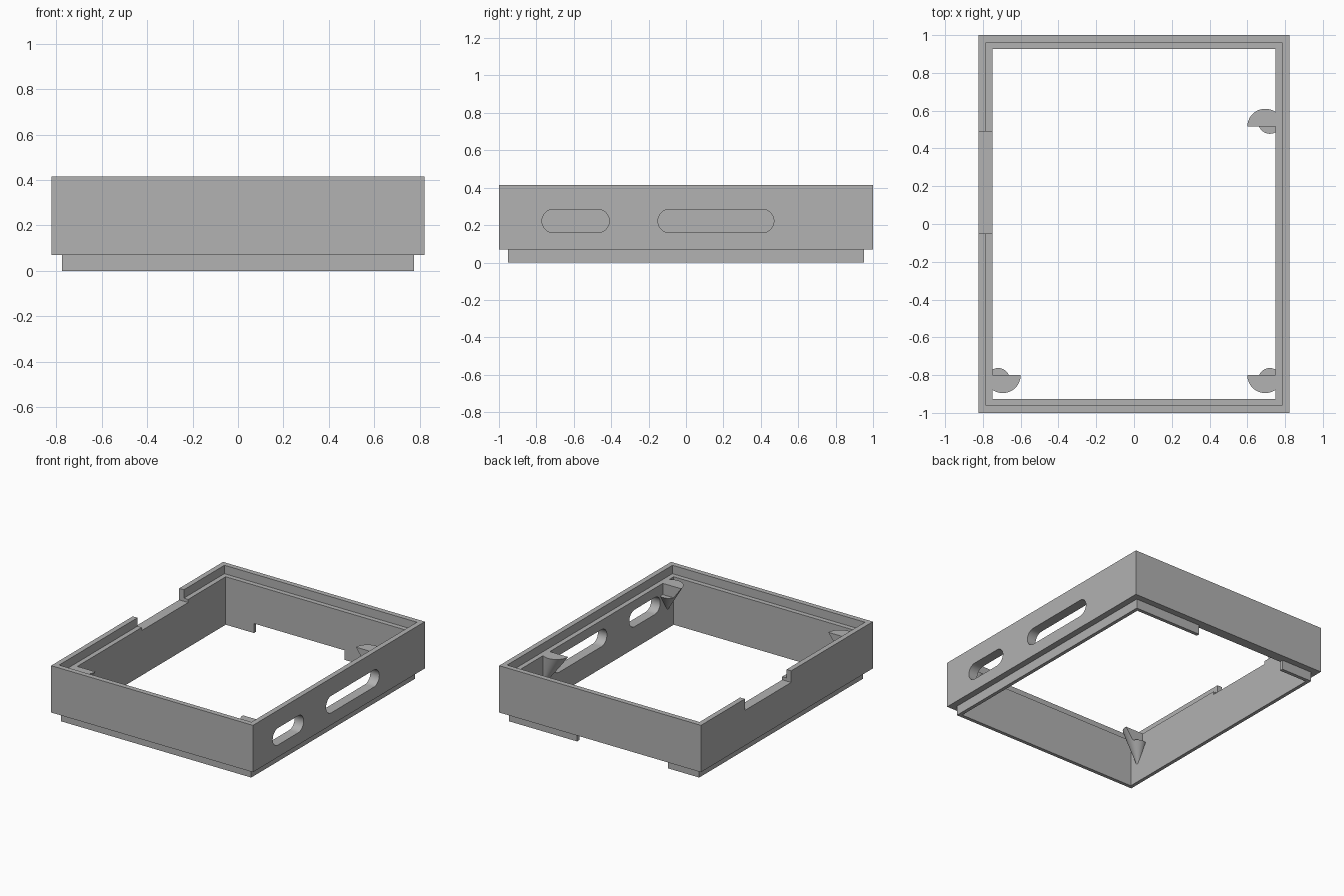
import bpy, bmesh, math
from mathutils import Vector

if "Cube" in bpy.data.objects:
    bpy.data.objects.remove(bpy.data.objects["Cube"], do_unlink=True)

HALF_X, HALF_Y = 0.822, 1.0
LEDGE_Z, BASE_Z, TOP_Z = 0.353, 0.07, 0.415

grey = bpy.data.materials.new("plain grey")
grey.use_nodes = True
grey.diffuse_color = (0.445, 0.445, 0.445, 1)
grey.node_tree.nodes["Principled BSDF"].inputs["Base Color"].default_value = grey.diffuse_color


def make_object(name, bm):
    bmesh.ops.recalc_face_normals(bm, faces=bm.faces)
    mesh = bpy.data.meshes.new(name)
    bm.to_mesh(mesh)
    bm.free()
    mesh.materials.append(grey)
    obj = bpy.data.objects.new(name, mesh)
    bpy.context.collection.objects.link(obj)
    return obj


def prism(name, points, offset):
    """Extrude a flat outline along an offset."""
    bm = bmesh.new()
    face = bm.faces.new([bm.verts.new(p) for p in points])
    new = bmesh.ops.extrude_face_region(bm, geom=[face])["geom"]
    bmesh.ops.translate(bm, vec=offset, verts=[v for v in new if isinstance(v, bmesh.types.BMVert)])
    return make_object(name, bm)


def box(name, x, y, z):
    outline = [(x[0], y[0], z[0]), (x[1], y[0], z[0]), (x[1], y[1], z[0]), (x[0], y[1], z[0])]
    return prism(name, outline, (0, 0, z[1] - z[0]))


def combine(target, tool, operation):
    """Apply a boolean and discard the tool."""
    mod = target.modifiers.new("boolean", "BOOLEAN")
    mod.operation, mod.object, mod.solver = operation, tool, "EXACT"
    bpy.context.view_layer.objects.active = target
    bpy.ops.object.modifier_apply(modifier=mod.name)
    bpy.data.objects.remove(tool, do_unlink=True)


# Frame: wall section with stepped rim and lower lip, swept round a rectangle
section = [(0, BASE_Z), (0, TOP_Z), (0.038, TOP_Z), (0.038, LEDGE_Z),
           (0.073, LEDGE_Z), (0.073, 0), (0.047, 0), (0.047, BASE_Z)]
bm = bmesh.new()
rings = [[bm.verts.new((sx * (HALF_X - d), sy * (HALF_Y - d), z))
          for sx, sy in ((-1, -1), (1, -1), (1, 1), (-1, 1))] for d, z in section]
for i, ring in enumerate(rings):
    following = rings[(i + 1) % len(rings)]
    for k in range(4):
        n = (k + 1) % 4
        bm.faces.new((ring[k], ring[n], following[n], following[k]))
frame = make_object("frame", bm)

# Notch in the right wall and gap in the back lip
combine(frame, box("notch_cutter", (-0.9, -0.7), (-0.05, 0.49), (0.33, 0.5)), "DIFFERENCE")
combine(frame, box("lip_gap_cutter", (-0.52, 0.22), (0.85, 1.1), (-0.1, BASE_Z)), "DIFFERENCE")


# Rounded slots through the left wall
def slot(y0, y1, z=0.222, r=0.0625, steps=16):
    outline = []
    for cy, start in ((y1 - r, -math.pi / 2), (y0 + r, math.pi / 2)):
        for i in range(steps + 1):
            a = start + math.pi * i / steps
            outline.append((0.65, cy + r * math.cos(a), z + r * math.sin(a)))
    return prism("slot_cutter", outline, (0.3, 0, 0))


for span in ((-0.77, -0.41), (-0.15, 0.47)):
    combine(frame, slot(*span), "DIFFERENCE")


# Leaning cone supports, each with a half seat cut into the top
def support(sx, y, sy, r=0.095, sides=48):
    bm = bmesh.new()
    centre = Vector((sx * 0.695, y, LEDGE_Z))
    tip = bm.verts.new(centre + Vector((sx * 0.068, sy * 0.068, -0.235)))
    rim = []
    for i in range(sides):
        a = math.tau * i / sides
        rim.append(bm.verts.new(centre + Vector((r * math.cos(a), r * math.sin(a), 0))))
    bm.faces.new(rim)
    for i in range(sides):
        bm.faces.new((rim[i], rim[(i + 1) % sides], tip))
    cone = make_object("support", bm)
    ys = sorted((y, y - sy * 0.2))
    xs = sorted((sx * 0.5, sx * 0.81))
    combine(cone, box("seat_cutter", xs, ys, (0.27, 0.4)), "DIFFERENCE")
    return cone


for sx, y, sy in ((-1, -0.80, -1), (1, -0.80, -1), (1, 0.515, 1)):
    combine(frame, support(sx, y, sy), "UNION")

# Smooth curved walls, crisp edges
bpy.ops.object.select_all(action="DESELECT")
frame.select_set(True)
bpy.context.view_layer.objects.active = frame
bpy.ops.object.shade_smooth_by_angle(angle=math.radians(30))
